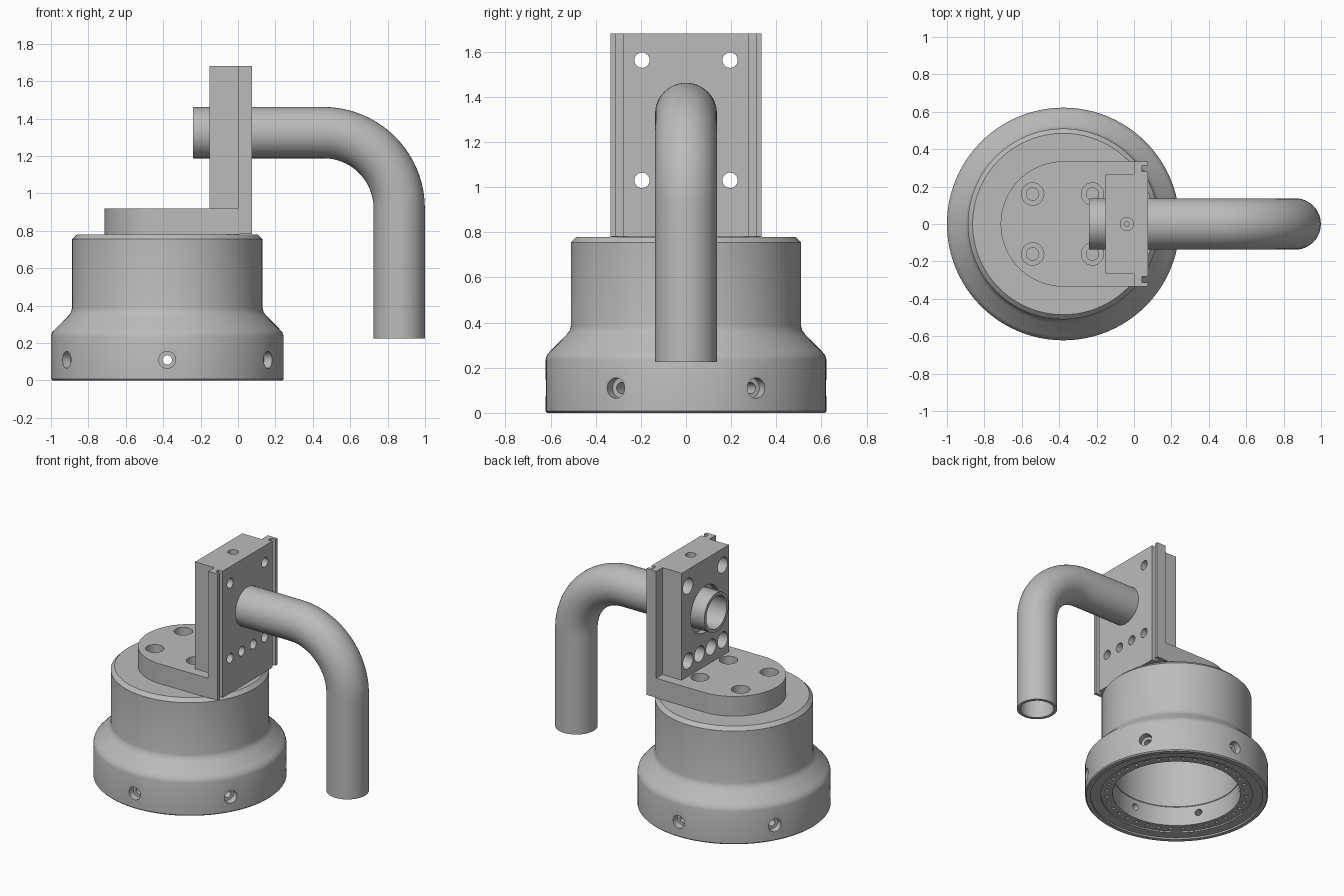
import bpy, bmesh
from math import sin, cos, pi, radians
from mathutils import Matrix, Vector

if "Cube" in bpy.data.objects:
    bpy.data.objects.remove(bpy.data.objects["Cube"])

GREY = (0.5, 0.5, 0.5, 1)
metal = bpy.data.materials.new("grey metal")
metal.use_nodes = True
metal.diffuse_color = GREY
metal.node_tree.nodes["Principled BSDF"].inputs["Base Color"].default_value = GREY
metal.node_tree.nodes["Principled BSDF"].inputs["Roughness"].default_value = 0.6


def finish(name, bm):
    bmesh.ops.recalc_face_normals(bm, faces=bm.faces)
    mesh = bpy.data.meshes.new(name)
    bm.to_mesh(mesh)
    bm.free()
    mesh.materials.append(metal)
    obj = bpy.data.objects.new(name, mesh)
    bpy.context.collection.objects.link(obj)
    return obj


def add_lathe(bm, profile, matrix, seg):
    """Revolve (radius, height) points; radius 0 at both ends closes the solid."""
    rings = []
    for r, h in profile:
        count = seg if r else 1
        rings.append([bm.verts.new(matrix @ Vector((r * cos(2 * pi * i / seg), r * sin(2 * pi * i / seg), h)))
                      for i in range(count)])
    for a, b in zip(rings, rings[1:]):
        for i in range(seg):
            j = (i + 1) % seg
            quad = [a[i % len(a)], a[j % len(a)], b[j % len(b)], b[i % len(b)]]
            bm.faces.new(list(dict.fromkeys(quad)))


def extrude(name, outline, z0, z1):
    bm = bmesh.new()
    face = bm.faces.new([bm.verts.new((x, y, z0)) for x, y in outline])
    top = bmesh.ops.extrude_face_region(bm, geom=[face])["geom"]
    bmesh.ops.translate(bm, vec=(0, 0, z1 - z0), verts=[v for v in top if isinstance(v, bmesh.types.BMVert)])
    return finish(name, bm)


def bore(bm, spot, outward, wide, depth, narrow, length, seg=24):
    """Stepped hole cutter: counterbore at the surface, narrower hole behind it."""
    turn = Vector(outward).to_track_quat('Z', 'Y').to_matrix().to_4x4()
    profile = [(0, 0.02), (wide, 0.02), (wide, -depth), (narrow, -depth), (narrow, -length), (0, -length)]
    add_lathe(bm, profile, Matrix.Translation(spot) @ turn, seg)


def cut(obj, bm):
    cutter = finish("cutter", bm)
    cutter.hide_render = True
    mod = obj.modifiers.new("holes", 'BOOLEAN')
    mod.operation, mod.solver, mod.object = 'DIFFERENCE', 'EXACT', cutter
    bpy.context.view_layer.update()
    baked = bpy.data.meshes.new_from_object(obj.evaluated_get(bpy.context.evaluated_depsgraph_get()))
    obj.modifiers.clear()
    obj.data = baked
    bpy.data.objects.remove(cutter)


def smooth(obj):
    bpy.ops.object.select_all(action='DESELECT')
    obj.select_set(True)
    bpy.context.view_layer.objects.active = obj
    bpy.ops.object.shade_smooth_by_angle(angle=radians(30))


# Hollow round housing with flared base
CX = -0.378
bm = bmesh.new()
shell = [(0, 0.78), (0.485, 0.78), (0.51, 0.755), (0.51, 0.385), (0.515, 0.365), (0.53, 0.345),
         (0.6, 0.275), (0.616, 0.257), (0.622, 0.235), (0.622, 0.008), (0.614, 0),
         (0.585, 0), (0.585, 0.012), (0.515, 0.012), (0.515, 0.022), (0.435, 0.022),
         (0.435, 0.165), (0.431, 0.168), (0.431, 0.64), (0, 0.64)]
add_lathe(bm, shell, Matrix.Translation((CX, 0, 0)), 96)
housing = finish("housing", bm)

# Radial screw holes and the ring of small holes underneath
bm = bmesh.new()
for i in range(6):
    a = radians(30 + 60 * i)
    out = Vector((cos(a), sin(a), 0))
    bore(bm, Vector((CX, 0, 0.11)) + out * 0.622, out, 0.045, 0.05, 0.025, 0.25)
for i in range(36):
    a = radians(10 * i + 5)
    bore(bm, (CX + 0.475 * cos(a), 0.475 * sin(a), 0.022), (0, 0, -1), 0.014, 0.03, 0.007, 0.04, 10)
cut(housing, bm)
smooth(housing)

# Foot plate with a round end and four counterbored holes
W = 0.335
arc = [(CX + W * cos(a), W * sin(a)) for a in (pi / 2 + pi * i / 40 for i in range(41))]
foot = extrude("foot_plate", arc + [(0.01, -W), (0.01, W)], 0.78, 0.92)
bm = bmesh.new()
for x in (-0.542, -0.222):
    for y in (-0.16, 0.16):
        bore(bm, (x, y, 0.92), (0, 0, 1), 0.06, 0.08, 0.033, 0.2)
cut(foot, bm)
smooth(foot)

# Upright block with side flanges and a narrow slot near each edge
half = [(-0.152, 0.265), (0, 0.265), (0, W), (0.075, W), (0.075, 0.312),
        (0.042, 0.312), (0.042, 0.28), (0.075, 0.28)]
upright = extrude("upright_block", half + [(x, -y) for x, y in reversed(half)], 0.782, 1.68)
bm = bmesh.new()
for y, z in [(s * 0.195, 1.562) for s in (-1, 1)] + [(s * 0.065, 1.03) for s in (-3, -1, 1, 3)]:
    bore(bm, (-0.152, y, z), (-1, 0, 0), 0.056, 0.08, 0.034, 0.3)
bore(bm, (-0.152, 0, 1.325), (-1, 0, 0), 0.165, 0.04, 0.134, 0.3, 48)
bore(bm, (-0.038, 0, 1.68), (0, 0, 1), 0.035, 0.04, 0.012, 0.15)
cut(upright, bm)
smooth(upright)

# Bent hollow pipe, swept outside along the path and back inside
R, BX, BZ, SEG = 0.405, 0.457, 0.92, 48
path = [(Vector((-0.24, 0, 1.325)), 0)]
path += [(Vector((BX + R * sin(a), 0, BZ + R * cos(a))), a) for a in (pi / 2 * i / 24 for i in range(25))]
path += [(Vector((BX + R, 0, 0.225)), pi / 2)]
bm = bmesh.new()
loops = []
for steps, r in ((path, 0.137), (path[::-1], 0.115)):
    for p, a in steps:
        up = Vector((sin(a), 0, cos(a)))
        loops.append([bm.verts.new(p + r * (up * cos(t) + Vector((0, 1, 0)) * sin(t)))
                      for t in (2 * pi * k / SEG for k in range(SEG))])
for a, b in zip(loops, loops[1:] + loops[:1]):
    for k in range(SEG):
        n = (k + 1) % SEG
        bm.faces.new((a[k], a[n], b[n], b[k]))
smooth(finish("bent_pipe", bm))
